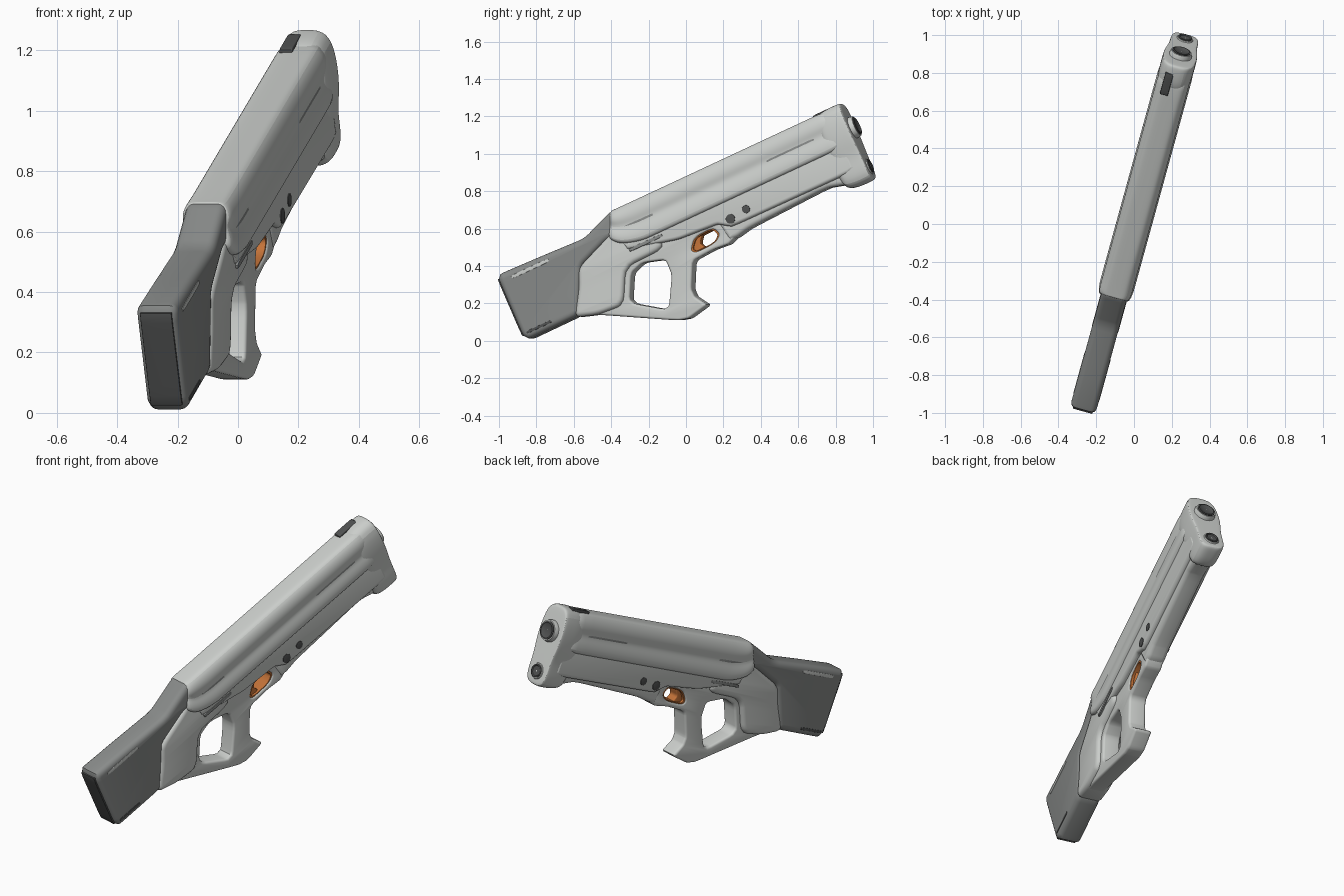
import bpy, bmesh, math
from mathutils import Matrix

if "Cube" in bpy.data.objects:
    bpy.data.objects.remove(bpy.data.objects["Cube"])

# Gun frame: X = width, Y = along the barrel, Z = up; then pitched and turned
POSE = Matrix.Rotation(math.radians(-15.4), 4, 'Z') @ Matrix.Rotation(math.radians(24.2), 4, 'X')
SIDE = Matrix(((0, 0, 1, 0), (1, 0, 0, 0), (0, 1, 0, 0), (0, 0, 0, 1)))


def mat(name, r, g, b):
    m = bpy.data.materials.new(name)
    m.diffuse_color = (r, g, b, 1)
    m.use_nodes = True
    m.node_tree.nodes["Principled BSDF"].inputs["Base Color"].default_value = m.diffuse_color
    return m


LIGHT = mat("light_grey", .60, .62, .60)
GREY = mat("mid_grey", .25, .26, .255)
DARK = mat("dark_grey", .08, .083, .083)
ORANGE = mat("orange", .55, .17, .04)


def finish(ob, material, angle=40):
    ob.data.materials.clear()
    ob.data.materials.append(material)
    ob.matrix_world = POSE
    bpy.ops.object.select_all(action='DESELECT')
    ob.select_set(True)
    bpy.context.view_layer.objects.active = ob
    bpy.ops.object.shade_smooth_by_angle(angle=math.radians(angle))
    return ob


def soften(loop, steps=2, cut=.2):
    """Round the corners of a closed outline."""
    for _ in range(steps):
        out = []
        for i, p in enumerate(loop):
            q = loop[(i + 1) % len(loop)]
            for t in (cut, 1 - cut):
                out.append((p[0] + (q[0] - p[0]) * t, p[1] + (q[1] - p[1]) * t))
        loop = out
    return loop


def shape(name, loops, half, bevel, material):
    """Side outline (with optional holes) extruded over the width, rounded edges."""
    c = bpy.data.curves.new(name, 'CURVE')
    c.dimensions, c.fill_mode = '2D', 'BOTH'
    for loop in loops:
        s = c.splines.new('POLY')
        s.points.add(len(loop) - 1)
        for p, (a, b) in zip(s.points, loop):
            p.co = (a, b, 0, 1)
        s.use_cyclic_u = True
    c.extrude, c.bevel_depth, c.offset, c.bevel_resolution = half - bevel, bevel, -bevel, 3
    ob = bpy.data.objects.new(name, c)
    bpy.context.collection.objects.link(ob)
    bpy.ops.object.select_all(action='DESELECT')
    ob.select_set(True)
    bpy.context.view_layer.objects.active = ob
    bpy.ops.object.convert(target='MESH')
    ob = bpy.context.view_layer.objects.active
    ob.data.transform(SIDE)
    bm = bmesh.new()
    bm.from_mesh(ob.data)
    bmesh.ops.remove_doubles(bm, verts=bm.verts, dist=.0001)
    bmesh.ops.recalc_face_normals(bm, faces=bm.faces)
    bm.to_mesh(ob.data)
    bm.free()
    return finish(ob, material)


def loft(name, rings, material, subsurf=0, angle=40):
    """Skin over closed rings of (x, y, z) points, capped at both ends."""
    bm = bmesh.new()
    vs = [[bm.verts.new(p) for p in r] for r in rings]
    n = len(vs[0])
    for r, q in zip(vs, vs[1:]):
        for i in range(n):
            bm.faces.new((r[i], r[(i + 1) % n], q[(i + 1) % n], q[i]))
    bm.faces.new(vs[0])
    bm.faces.new(vs[-1])
    bmesh.ops.recalc_face_normals(bm, faces=bm.faces)
    me = bpy.data.meshes.new(name)
    bm.to_mesh(me)
    bm.free()
    ob = bpy.data.objects.new(name, me)
    bpy.context.collection.objects.link(ob)
    finish(ob, material, angle)
    if subsurf:
        m = ob.modifiers.new("smooth", 'SUBSURF')
        m.levels = m.render_levels = subsurf
    return ob


def mirrored(half):
    return half + [(-w, b) for w, b in reversed(half) if w > 0]


def lathe(name, z, profile, material):
    rings = [[(r * math.cos(k * math.pi / 16), a, z + r * math.sin(k * math.pi / 16))
              for k in range(32)] for r, a in profile]
    return loft(name, rings, material)


def disc(a, b, r):
    return [(a + r * math.cos(k * math.pi / 8), b + r * math.sin(k * math.pi / 8)) for k in range(16)]


def strip(a0, a1, b0, b1):
    return soften([(a0, b0), (a1, b0), (a1, b1), (a0, b1)], 2, .12)


# Stock and butt pad
shape("stock", [soften([(-.802, .36), (-.802, .745), (-.56, .738), (-.28, .727), (-.08, .8), (-.04, .77),
      (-.06, .66), (-.17, .664), (-.35, .597), (-.40, .5), (-.47, .362)], 2, .08)], .07, .03, GREY)
shape("butt_pad", [strip(-.806, -.79, .388, .722)], .054, .003, DARK)

# Receiver: rear block, and grip frame with hand and trigger openings
shape("receiver_rear", [soften([(-.5, .362), (-.41, .5), (-.37, .595), (-.18, .668), (-.1, .71), (.12, .6),
      (.1, .495), (-.13, .49), (-.225, .31), (-.375, .322)], 2, .15)], .072, .025, LIGHT)
hand_hole = soften([(-.192, .309), (-.118, .45), (-.038, .475), (.085, .438), (.083, .35), (-.01, .185)], 2, .12)
trigger_hole = [(.236, .425), (.282, .479), (.393, .484), (.416, .44), (.373, .408), (.255, .404)]
shape("grip_frame", [soften([(-.49, .362), (-.375, .322), (.015, .113), (.075, .098), (.198, .122), (.152, .19),
      (.151, .234), (.22, .37), (.35, .378), (.44, .37), (.49, .39), (.49, .56), (-.1, .64), (-.34, .58)], 2, .1),
      hand_hole, soften(trigger_hole, 2, .2)], .05, .013, LIGHT)


def around(loop, k):
    return [(.328 + (a - .328) * k, .442 + (b - .442) * k) for a, b in loop]


shape("trigger_liner", [soften(around(trigger_hole, 1.06)), soften(around(trigger_hole, .9))], .044, .002, ORANGE)
shape("trigger", [soften([(.23, .40), (.31, .405), (.29, .44), (.325, .485), (.27, .485)], 2, .15)],
      .03, .006, ORANGE)

# Lower body and fore-end tube
shape("lower_body", [soften([(-.09, .62), (-.08, .57), (.2, .505), (.43, .49), (.5, .445), (1.25, .44),
      (1.25, .62)], 2, .06)], .078, .018, LIGHT)
shape("fore_end", [soften([(.43, .5), (.45, .385), (.5, .385), (.577, .4), (1.06, .42), (1.17, .39), (1.25, .38),
      (1.25, .5)], 2, .1)], .056, .025, LIGHT)

# Upper shroud with a long groove in each side and a rounded tail
section = mirrored([(0, .8), (.04, .8), (.066, .795), (.086, .755), (.088, .715), (.077, .682),
                    (.091, .645), (.096, .595), (.08, .574), (0, .574)])
tail = [(-.125, .675, .72), (-.12, .655, .92), (-.09, .615, 1), (-.04, .59, 1), (.03, .574, 1), (.06, .574, 1),
        (.6, .574, 1), (1.2, .574, 1), (1.24, .574, 1)]
rings = []
for a, low, k in tail:
    f = (.802 - low) / (.802 - .574)
    lean = .04 * max(0, min(1, (.0 - a) / .12))
    rings.append([(w * k, a + lean * (b - .66) / .14, .802 - (.802 - b) * f) for w, b in section])
loft("upper_shroud", rings, LIGHT, 2)

# Muzzle cap, two bores
cap = mirrored([(0, .808), (.045, .808), (.084, .775), (.094, .67), (.088, .58), (.074, .51),
                (.077, .44), (.07, .375), (.035, .358), (0, .358)])
loft("muzzle_cap", [[(w * k, a, .58 + (b - .58) * k) for w, b in cap] for a, k in
     ((1.13, .9), (1.19, .98), (1.23, 1), (1.29, 1), (1.308, .98), (1.31, .9))], LIGHT, 2)
for name, z, r in (("upper", .66, .06), ("lower", .435, .045)):
    out = .03 if name == "upper" else .01
    lathe(name + "_muzzle_ring", z, [(r, 1.28), (r, 1.302 + out * .6), (r * .92, 1.305 + out),
                                     (r * .8, 1.305 + out)], LIGHT)
    lathe(name + "_bore", z, [(r * .82, 1.28), (r * .82, 1.31 + out), (r * .7, 1.312 + out),
                              (r * .6, 1.307 + out), (r * .1, 1.305 + out)], DARK)

# Front sight mark on the top edge
sight = shape("front_sight", [strip(1.13, 1.26, .785, .811)], .022, .004, DARK)
sight.data.transform(Matrix.Translation((-.03, 0, 0)))

# Pins showing on both sides
for i, (a, b, r) in enumerate(((.512, .485, .026), (.612, .497, .022))):
    shape("side_pin_%d" % i, [disc(a, b, r)], .081, .001, DARK)

# Worn streaks on shroud, receiver and stock
for name, box, half, m in (("rear_groove_streak", (-.05, .13, .674, .692), .0815, GREY),
                           ("front_groove_streak", (.82, 1.11, .674, .69), .0815, GREY),
                           ("receiver_streak", (-.07, .13, .553, .57), .081, GREY),
                           ("stock_streak", (-.725, -.5, .69, .708), .072, LIGHT),
                           ("stock_low_streak", (-.77, -.62, .388, .402), .072, DARK)):
    shape(name, [strip(*box)], half, .001, m)
